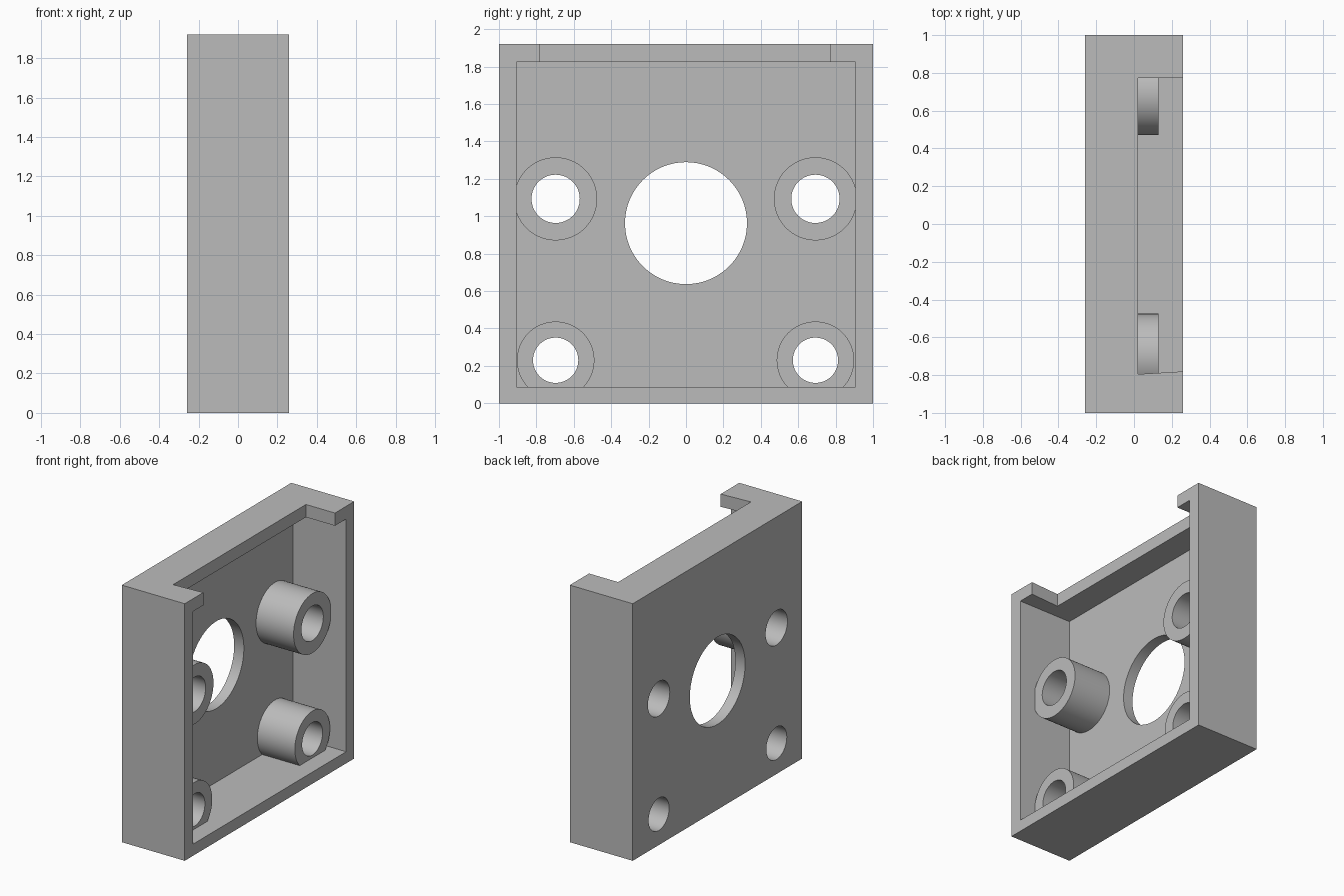
import bpy
import bmesh
import math
from mathutils import Matrix

default = bpy.data.objects.get("Cube")
if default:
    bpy.data.objects.remove(default, do_unlink=True)

BACK, FRONT = -0.26, 0.26      # closed and open side
FLOOR, BOSS_END = -0.18, 0.13  # cavity floor and boss face
HEIGHT = 1.92

grey = bpy.data.materials.new("light grey")
grey.use_nodes = True
grey.diffuse_color = (0.5, 0.5, 0.5, 1)
grey.node_tree.nodes["Principled BSDF"].inputs["Base Color"].default_value = (0.5, 0.5, 0.5, 1)


def finish(name, bm):
    bmesh.ops.recalc_face_normals(bm, faces=bm.faces)
    mesh = bpy.data.meshes.new(name)
    bm.to_mesh(mesh)
    bm.free()
    mesh.materials.append(grey)
    obj = bpy.data.objects.new(name, mesh)
    bpy.context.scene.collection.objects.link(obj)
    return obj


def prism(name, outline, z0, z1):
    """Extrude an (x, y) outline between two heights."""
    bm = bmesh.new()
    face = bm.faces.new([bm.verts.new((x, y, z0)) for x, y in outline])
    new = bmesh.ops.extrude_face_region(bm, geom=[face])["geom"]
    verts = [v for v in new if isinstance(v, bmesh.types.BMVert)]
    bmesh.ops.translate(bm, verts=verts, vec=(0, 0, z1 - z0))
    return finish(name, bm)


def box(name, x0, x1, y, z0, z1):
    return prism(name, [(x0, -y), (x1, -y), (x1, y), (x0, y)], z0, z1)


def rod(name, x0, x1, y, z, radius):
    """Cylinder lying along x."""
    bm = bmesh.new()
    place = Matrix.Translation(((x0 + x1) / 2, y, z)) @ Matrix.Rotation(math.pi / 2, 4, 'Y')
    bmesh.ops.create_cone(bm, cap_ends=True, segments=96, radius1=radius,
                          radius2=radius, depth=x1 - x0, matrix=place)
    return finish(name, bm)


def combine(target, tool, operation):
    """Apply a boolean and discard the tool."""
    mod = target.modifiers.new(operation.lower(), 'BOOLEAN')
    mod.operation = operation
    mod.solver = 'EXACT'
    mod.object = tool
    bpy.context.view_layer.objects.active = target
    bpy.ops.object.modifier_apply(modifier=mod.name)
    bpy.data.objects.remove(tool, do_unlink=True)


# Open tray with a thin back plate
housing = box("housing", BACK, FRONT, 1.0, 0, HEIGHT)
combine(housing, box("cavity", FLOOR, 0.4, 0.905, 0.087, 1.825), 'DIFFERENCE')

# Notch in the top wall, one end slightly slanted
notch = [(0.02, -0.795), (0.4, -0.772), (0.4, 0.773), (0.02, 0.773)]
combine(housing, prism("notch", notch, 1.7, 2.1), 'DIFFERENCE')

# Screw bosses: height, outer radius, bore radius
bosses = [(1.093, 0.222, 0.129), (0.23, 0.207, 0.121)]
for z, outer, bore in bosses:
    for y in (-0.697, 0.692):
        combine(housing, rod("boss", FLOOR - 0.03, BOSS_END, y, z, outer), 'UNION')
        combine(housing, rod("bore", -0.5, 0.5, y, z, bore), 'DIFFERENCE')

# Large central opening
combine(housing, rod("opening", -0.5, 0.5, 0, 0.963, 0.326), 'DIFFERENCE')

# Smooth round walls, crisp edges
bpy.ops.object.select_all(action='DESELECT')
housing.select_set(True)
bpy.context.view_layer.objects.active = housing
bpy.ops.object.shade_smooth_by_angle(angle=math.radians(30))
